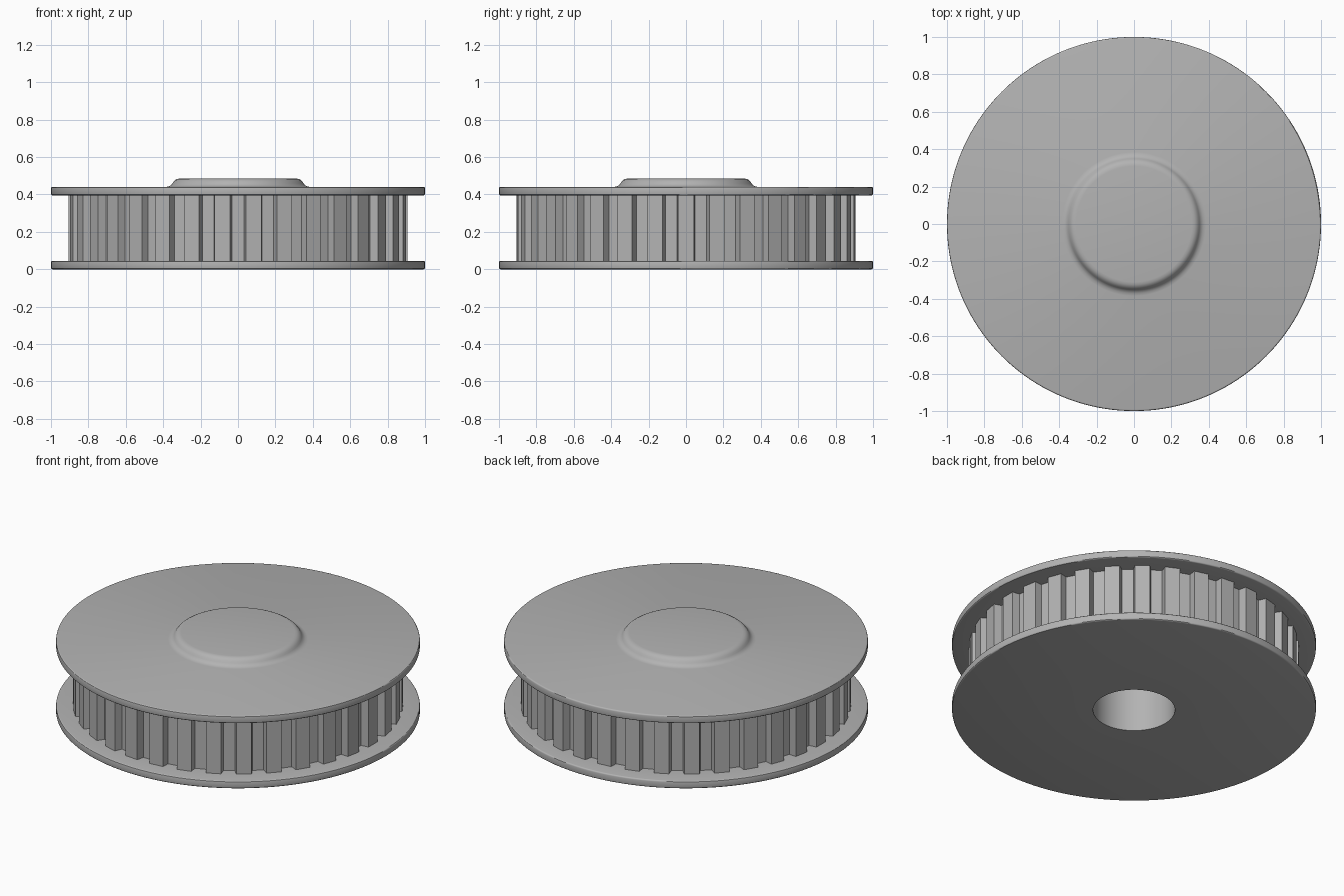
import bpy, bmesh, math

if "Cube" in bpy.data.objects:
    bpy.data.objects.remove(bpy.data.objects["Cube"])

SEG = 160           # sides of the round parts
TEETH = 34
Z1, Z2 = 0.045, 0.395   # belt track between the flanges

grey = bpy.data.materials.new("machined grey")
grey.diffuse_color = (0.45, 0.45, 0.45, 1)
grey.use_nodes = True
grey.node_tree.nodes["Principled BSDF"].inputs["Base Color"].default_value = grey.diffuse_color


def finish(name, bm):
    bmesh.ops.remove_doubles(bm, verts=bm.verts, dist=1e-5)
    mesh = bpy.data.meshes.new(name)
    bm.to_mesh(mesh)
    bm.free()
    mesh.materials.append(grey)
    obj = bpy.data.objects.new(name, mesh)
    bpy.context.collection.objects.link(obj)
    bpy.ops.object.select_all(action='DESELECT')
    obj.select_set(True)
    bpy.context.view_layer.objects.active = obj
    bpy.ops.object.shade_smooth_by_angle(angle=math.radians(30))
    return obj


def lathe(name, profile):
    """Turn (radius, z) points, listed so the solid lies on the left, about z."""
    bm = bmesh.new()
    vs = [bm.verts.new((r, 0, z)) for r, z in profile]
    es = [bm.edges.new(p) for p in zip(vs, vs[1:])]
    bmesh.ops.spin(bm, geom=vs + es, axis=(0, 0, 1), cent=(0, 0, 0),
                   angle=math.tau, steps=SEG, use_merge=True)
    bmesh.ops.remove_doubles(bm, verts=bm.verts, dist=1e-5)
    # make the faces point away from the solid
    bm.normal_update()
    rim = max(bm.faces, key=lambda f: f.calc_center_median().xy.length)
    if rim.normal.xy.dot(rim.calc_center_median().xy) < 0:
        bmesh.ops.reverse_faces(bm, faces=bm.faces)
    return finish(name, bm)


def rim(z0, z1, b=0.008):
    """Flange edge with slightly rounded corners, from bottom to top."""
    arc = [(math.cos(a), math.sin(a)) for a in (0, math.pi / 6, math.pi / 3, math.pi / 2)]
    low = [(1 - b + b * c, z0 + b - b * s) for c, s in reversed(arc)]
    high = [(1 - b + b * c, z1 - b + b * s) for c, s in arc]
    return low + high


# Lower flange with the blind shaft bore
lathe("lower_flange_and_bore",
      [(0, 0.44), (0.225, 0.44), (0.225, 0)] + rim(0, Z1) + [(0.84, Z1)])

# Upper flange with the filleted boss
boss = [(0.385, 0.44), (0.37, 0.443), (0.358, 0.45), (0.351, 0.459),
        (0.345, 0.468), (0.336, 0.477), (0.324, 0.483), (0.31, 0.485), (0, 0.485)]
lathe("upper_flange_and_boss", [(0.84, Z2)] + rim(Z2, 0.44) + boss)

# Toothed belt track: one trapezoidal tooth repeated around the axis
bm = bmesh.new()
pitch = math.tau / TEETH
tooth = [(0.862, -0.056), (0.907, -0.0465), (0.907, 0.0465), (0.862, 0.056)]
outline = [(r * math.cos(i * pitch + a), r * math.sin(i * pitch + a))
           for i in range(TEETH) for r, a in tooth]
low = [bm.verts.new((x, y, Z1)) for x, y in outline]
high = [bm.verts.new((x, y, Z2)) for x, y in outline]
n = len(outline)
for i in range(n):
    j = (i + 1) % n
    bm.faces.new((low[i], low[j], high[j], high[i]))
finish("toothed_track", bm)
